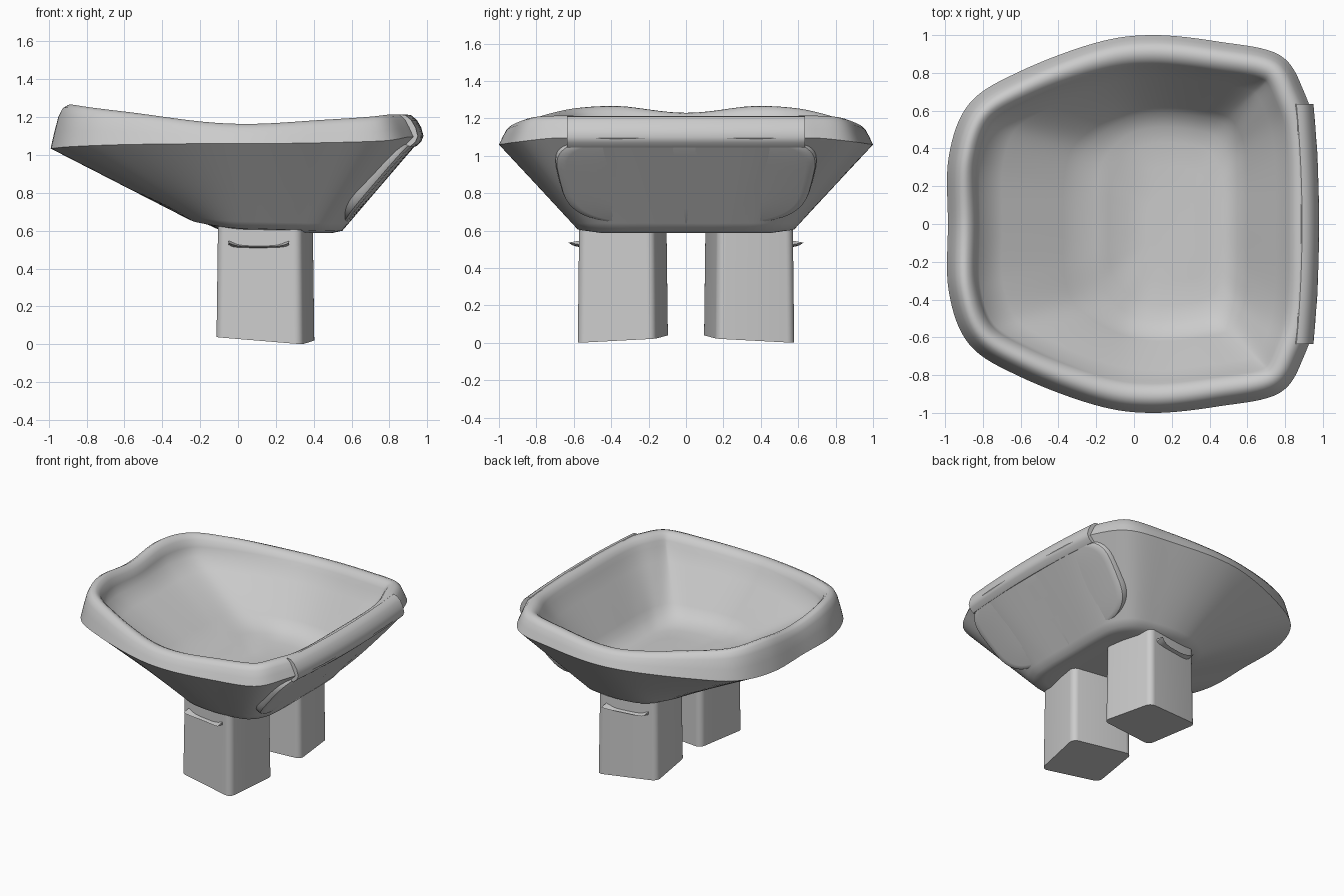
import bpy, bmesh, math
from mathutils import Vector

if "Cube" in bpy.data.objects:
    bpy.data.objects.remove(bpy.data.objects["Cube"])


def make(name, bm, angle=35):
    bmesh.ops.recalc_face_normals(bm, faces=bm.faces[:])
    me = bpy.data.meshes.new(name)
    bm.to_mesh(me)
    bm.free()
    ob = bpy.data.objects.new(name, me)
    bpy.context.collection.objects.link(ob)
    bpy.ops.object.select_all(action='DESELECT')
    ob.select_set(True)
    bpy.context.view_layer.objects.active = ob
    bpy.ops.object.shade_smooth_by_angle(angle=math.radians(angle))
    return ob


def skin(bm, rings):
    # bridge closed rings of points and cap both ends
    vr = [[bm.verts.new(p) for p in r] for r in rings]
    m = len(vr[0])
    for a, b in zip(vr, vr[1:]):
        for i in range(m):
            j = (i + 1) % m
            bm.faces.new((a[i], a[j], b[j], b[i]))
    bm.faces.new(vr[0])
    bm.faces.new(vr[-1])


def closed_spline(half, steps=8):
    # mirror half an outline over y and smooth it with a Catmull-Rom curve
    pts = [Vector(p) for p in half]
    pts += [Vector((p[0], -p[1]) + tuple(p[2:])) for p in half[-2:0:-1]]
    n, out = len(pts), []
    for i in range(n):
        a, b, c, d = (pts[(i + k) % n] for k in (-1, 0, 1, 2))
        for s in range(steps):
            t = s / steps
            out.append(0.5 * (2 * b + (c - a) * t + (2 * a - 5 * b + 4 * c - d) * t * t
                              + (3 * b - a - 3 * c + d) * t ** 3))
    return out


# bowl outlines from the back (-x) round to the front (+x)
wide = [(-.985, 0, 1.035), (-.98, .36, 1.035), (-.87, .64, 1.045), (-.6, .81, 1.055),
        (-.2, .96, 1.06), (.1, 1, 1.06), (.45, .965, 1.065), (.77, .895, 1.075),
        (.9, .7, 1.095), (.965, .45, 1.095), (.975, 0, 1.095)]
top_z = [1.23, 1.265, 1.255, 1.225, 1.175, 1.165, 1.185, 1.205, 1.215, 1.21, 1.21]
base = [(-.25, 0, .655), (-.25, .2, .655), (-.22, .36, .645), (-.14, .47, .63),
        (-.03, .55, .615), (.12, .58, .61), (.3, .57, .605), (.45, .53, .6),
        (.53, .42, .6), (.55, .25, .6), (.55, 0, .6)]
W = closed_spline(wide)
T = closed_spline([(p[0], p[1], z) for p, z in zip(wide, top_z)])
B = closed_spline(base)
n = len(W)


def rim_ring(d, h):
    ring = []
    for i in range(n):
        t = (W[(i + 1) % n] - W[i - 1]).normalized()
        ring.append(Vector((W[i].x + t.y * d, W[i].y - t.x * d,
                            W[i].z + (T[i].z - W[i].z) * h)))
    return ring


def shrink(ring, s, z=None, dz=0):
    return [Vector((.2 + (p.x - .2) * s, p.y * s, p.z + dz if z is None else z)) for p in ring]


def blend(a, b, t):
    return [p.lerp(q, t) for p, q in zip(a, b)]


# bowl: underside, outer wall, rounded rim, inner wall and floor
rim = [rim_ring(d, h) for d, h in ((0, 0), (.02, .4), (.04, .75), (.06, .93), (.085, 1),
                                   (.11, .97), (.135, .85), (.155, .62), (.17, .3))]
F = shrink(B, .95, dz=.1)
lip = rim[-1]
rings = [shrink(B, .4, .6), shrink(B, .65, .602), shrink(B, .85, dz=-.012), B,
         blend(B, W, .08), blend(B, W, .5), blend(B, W, .95)] + rim
rings += [blend(lip, F, t) for t in (.2, .4, .6, .75, .87)]
rings += [shrink(F, .93, dz=.012), shrink(F, .78, dz=-.004), shrink(F, .55, .7),
          shrink(F, .3, .698)]
bm = bmesh.new()
skin(bm, rings)
make("bowl", bm, 60)

# raised panel lying on the front-facing slope
bm = bmesh.new()
layers = []
for off, s in ((-.07, 1), (-.03, 1), (-.012, .99), (-.003, .965), (0, .92), (0, .6), (0, .25)):
    ring = []
    for k in range(64):
        a = 2 * math.pi * k / 64
        c, v = (math.copysign(abs(f(a)) ** .55, f(a)) * s for f in (math.cos, math.sin))
        z = .86 + .24 * v
        ring.append((.55 + (z - .6) * .86 + off * .76 - .03 * c * c,
                     .74 * c * (.92 + .08 * v), z - off * .65))
    layers.append(ring)
skin(bm, layers)
make("slope_panel", bm)

# rounded rim strip above the panel, bending with the rim
bm = bmesh.new()
sec = [(.94, 1.045), (.968, 1.07), (.98, 1.1), (.968, 1.145), (.945, 1.185), (.915, 1.21),
       (.89, 1.214), (.86, 1.19), (.88, 1.06)]
skin(bm, [[(x - .03 * (k / 6) ** 2, .635 * k / 6, z) for x, z in sec] for k in range(-6, 7)])
make("rim_strip", bm, 45)

for side, word in ((1, "left"), (-1, "right")):
    # leg: toed-out tapered block with rounded upright edges and a sloping sole
    bm = bmesh.new()
    low = [(-.055, .09, .042), (.41, .165, .022), (.34, .585, 0), (-.12, .515, .038)]
    lo = [bm.verts.new((x, y * side, z)) for x, y, z in low]
    hi = [bm.verts.new((.143 + (x - .143) * .97, (.338 + (y - .338) * .97) * side, .64))
          for x, y, z in low]
    for i in range(4):
        j = (i + 1) % 4
        bm.faces.new((lo[i], lo[j], hi[j], hi[i]))
    bm.faces.new(lo)
    bm.faces.new(hi)
    upright = [e for e in bm.edges if abs(e.verts[0].co.z - e.verts[1].co.z) > .3]
    bmesh.ops.bevel(bm, geom=upright, offset=.045, segments=6, profile=.5, affect='EDGES')
    make(word + "_leg", bm)

    # crescent-shaped grip on the outer face of the leg
    bm = bmesh.new()
    prof = []
    for k in range(17):
        u = k / 8 - 1
        x = .11 + .16 * u
        rad = .01 + .014 * u ** 4 * (1 if abs(u) < .95 else .4)
        y = .515 + .15 * (x - .11)
        tip = y + .06 + .03 * abs(u) ** 3
        zc = .515 + .021 * u ** 4
        prof.append([(x, yy * side, zz) for yy, zz in
                     ((y, zc - rad), (tip, zc), (y, zc + rad))])
    skin(bm, prof)
    make(word + "_grip", bm)
